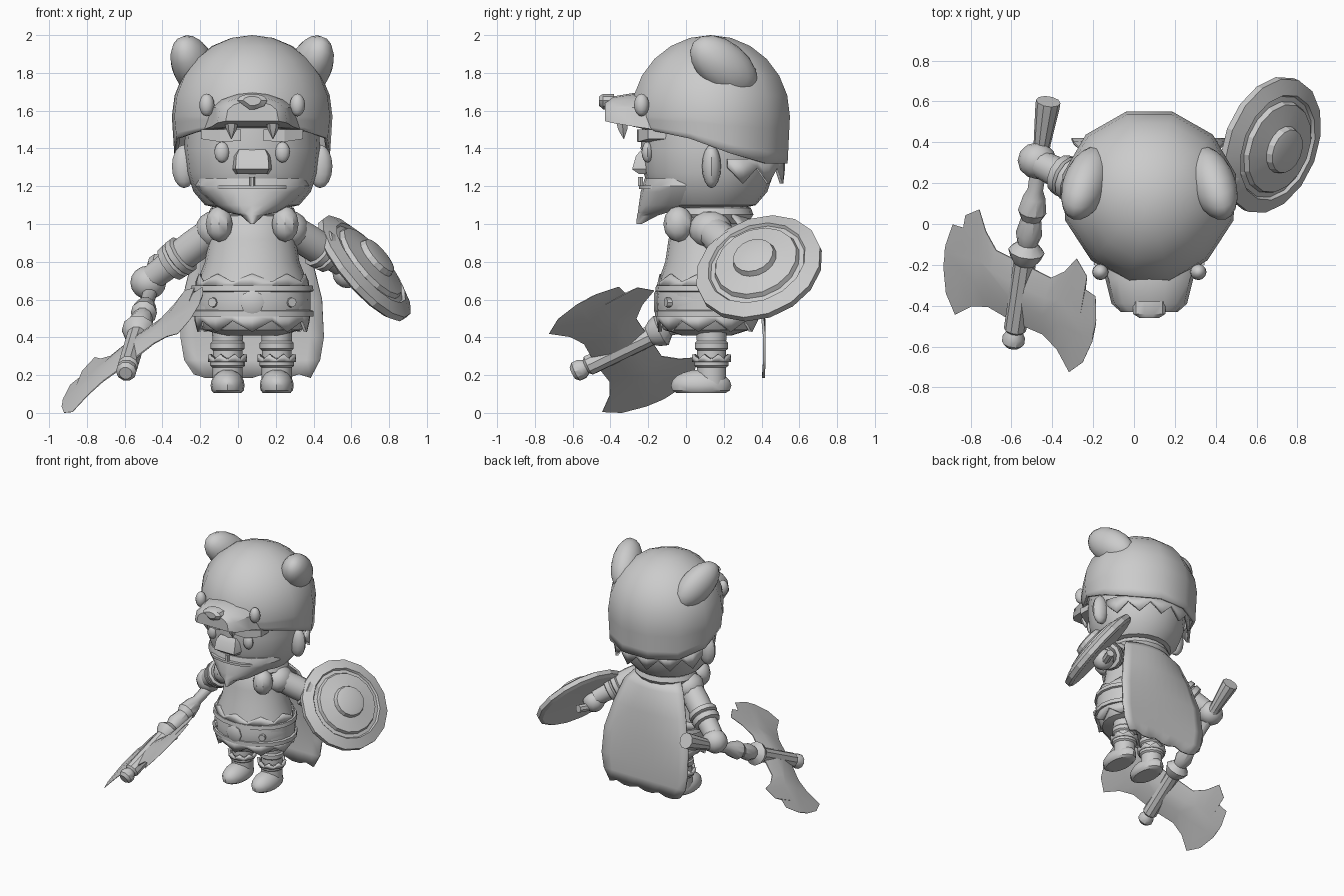
import bpy, bmesh
from math import sin, cos, pi, radians
from mathutils import Vector, Matrix

if "Cube" in bpy.data.objects:
    bpy.data.objects.remove(bpy.data.objects["Cube"])

grey = bpy.data.materials.new("plain_grey")
grey.use_nodes = True
grey.diffuse_color = (0.6, 0.6, 0.6, 1)
grey.node_tree.nodes["Principled BSDF"].inputs["Base Color"].default_value = (0.6, 0.6, 0.6, 1)

CX, CY = 0.075, 0.12          # body centre line
FRONT, BACK = -pi / 2, pi / 2


def finish(name, verts, faces, matrix=None, thick=0, smooth=35):
    me = bpy.data.meshes.new(name)
    me.from_pydata([tuple(v) for v in verts], [], faces)
    if matrix:
        me.transform(matrix)
    bm = bmesh.new()
    bm.from_mesh(me)
    bmesh.ops.remove_doubles(bm, verts=bm.verts, dist=0.0005)
    bmesh.ops.recalc_face_normals(bm, faces=bm.faces)
    bm.to_mesh(me)
    bm.free()
    me.materials.append(grey)
    me.shade_smooth()
    me.set_sharp_from_angle(angle=radians(smooth))
    ob = bpy.data.objects.new(name, me)
    bpy.context.collection.objects.link(ob)
    if thick:
        mod = ob.modifiers.new("Thickness", "SOLIDIFY")
        mod.thickness, mod.offset = thick, 0
    return ob


def aim(origin, axis=(0, 0, 1)):
    q = Vector(axis).to_track_quat('Z', 'Y') if tuple(axis) != (0, 0, 1) else Matrix.Identity(3).to_quaternion()
    return Matrix.Translation(origin) @ q.to_matrix().to_4x4()


def grid(name, rows, closed=True, caps=True, **kw):
    """Skin rows of equal length; closed rows may be capped."""
    n = len(rows[0])
    faces = []
    for j in range(len(rows) - 1):
        for i in range(n if closed else n - 1):
            k = (i + 1) % n
            faces.append((j * n + i, j * n + k, (j + 1) * n + k, (j + 1) * n + i))
    if closed and caps:
        faces += [tuple(range(n)), tuple(range((len(rows) - 1) * n, len(rows) * n))]
    return finish(name, [v for r in rows for v in r], faces, **kw)


def lathe(name, profile, origin, axis=(0, 0, 1), segs=14, sx=1, sy=1, **kw):
    rows = [[(r * sx * cos(2 * pi * i / segs), r * sy * sin(2 * pi * i / segs), h)
             for i in range(segs)] for r, h in profile]
    return grid(name, rows, matrix=aim(origin, axis), **kw)


def rod(name, a, b, profile, segs=12):
    """Turned shape between two points; heights are fractions of the length."""
    d = Vector(b) - Vector(a)
    return lathe(name, [(r, t * d.length) for r, t in profile], a, d, segs)


def blob(name, centre, radii, matrix=None, segs=16, floor=None):
    bm = bmesh.new()
    bmesh.ops.create_uvsphere(bm, u_segments=segs, v_segments=segs * 2 // 3, radius=1)
    verts = [Vector((v.co.x * radii[0], v.co.y * radii[1], v.co.z * radii[2])) for v in bm.verts]
    faces = [[v.index for v in f.verts] for f in bm.faces]
    bm.free()
    if floor is not None:
        for v in verts:
            v.z = max(v.z, floor)
    return finish(name, verts, faces, Matrix.Translation(centre) @ (matrix or Matrix.Identity(4)))


def zigzag(name, centre, rx, ry, depth, n, arc=2 * pi, mid=FRONT, flare=1.0):
    """Toothed strip around an ellipse; teeth hang down for positive depth."""
    top, low = [], []
    for i in range(2 * n + 1):
        a = mid - arc / 2 + arc * i / (2 * n)
        f = flare if i % 2 else 1
        top.append((rx * cos(a), ry * sin(a), 0))
        low.append((rx * f * cos(a), ry * f * sin(a), -depth * (1 if i % 2 else 0.35)))
    return grid(name, [top, low], closed=False, matrix=aim(centre), thick=0.02, smooth=20)


# ---- Hood: faceted dome with a brim that dips towards the back, plus snout
rows = []
for j in range(11):
    row = []
    for i in range(12):
        a = 2 * pi * (i + 0.5) / 12
        back = sin(a)
        brim = 1.43 + 0.09 * max(-back, 0) - 0.11 * min(max(back * 2, 0), 1)
        t = j / 10
        if t <= 0.6:
            p = t / 0.6 * pi / 2
            r, z = sin(p), 1.57 + 0.42 * cos(p)
        else:
            s = (t - 0.6) / 0.4
            r, z = 1 - 0.03 * s, 1.57 + (brim - 1.57) * s
        narrow = 1 - 0.12 * max(-back, 0)
        row.append((CX + 0.43 * r * cos(a) * narrow, 0.13 + 0.425 * r * back, z))
    rows.append(row)
grid("hood", rows, caps=False, thick=0.02, smooth=40)

rows = []
for y, hw, low, high in ((-0.1, 0.29, 1.49, 1.68), (-0.27, 0.215, 1.515, 1.695),
                         (-0.39, 0.185, 1.535, 1.675), (-0.43, 0.14, 1.545, 1.65)):
    rows.append([(CX + hw * cos(pi * k / 8), y, low + (high - low) * sin(pi * k / 8) ** 0.6)
                 for k in range(9)])
grid("hood_snout", rows)
grid("hood_nose", [[(CX + hw * f * cos(2 * pi * k / 10), y, 1.655 + h * f * sin(2 * pi * k / 10))
                    for k in range(10) for hw, h in [(0.08 if k < 6 or k == 9 else 0.05, 0.035 if k < 6 else 0.05)]]
                   for y, f in ((-0.38, 1), (-0.44, 1), (-0.46, 0.6))])
zigzag("hood_back_fringe", (CX, 0.13, 1.345), 0.38, 0.385, 0.13, 6, arc=pi * 0.85, mid=BACK)

for s, side in ((1, "left"), (-1, "right")):
    blob(side + "_hood_eye", (CX + s * 0.24, -0.235, 1.63), (0.04, 0.04, 0.06), segs=12)
    lathe(side + "_hood_fang", [(0.04, 0), (0.028, 0.06), (0.002, 0.11)],
          (CX + s * 0.11, -0.34, 1.56), (0, 0.1, -1), 6)
    # Hood ears: long axis runs back, down and inwards
    long = Vector((-s * 0.3, 0.75, -0.6)).normalized()
    flat = Vector((s, 0.1, 0)).cross(long).normalized()
    m = Matrix((long, flat, long.cross(flat))).transposed().to_4x4()
    blob(side + "_hood_ear", (CX + s * 0.31, 0.2, 1.835), (0.215, 0.13, 0.11), m)

    # Face details
    blob(side + "_ear", (CX + s * 0.36, 0.135, 1.305), (0.065, 0.05, 0.115), segs=12)
    blob(side + "_eye", (CX + s * 0.16, -0.205, 1.38), (0.04, 0.03, 0.055), segs=12)
    grid(side + "_eyebrow", [[(CX + s * x, y, z) for y, z in
         ((back, z0), (front, z0), (front, z1), (back, z1))]
         for x, front, back, z0, z1 in ((0.06, -0.26, -0.15, 1.44, 1.5),
                                        (0.17, -0.255, -0.13, 1.435, 1.5),
                                        (0.27, -0.2, -0.06, 1.45, 1.5))], smooth=20)

    # Legs, wraps and boots
    x = CX + s * 0.13
    lathe(side + "_leg", [(0.08, 0.15), (0.08, 0.24), (0.092, 0.25), (0.092, 0.28), (0.078, 0.29),
          (0.078, 0.33), (0.09, 0.34), (0.09, 0.37), (0.08, 0.38), (0.085, 0.48)], (x, 0.135, 0))
    zigzag(side + "_boot_fringe", (x, 0.135, 0.27), 0.093, 0.093, -0.04, 8, flare=1.08)
    blob(side + "_boot", (x, 0.08, 0.145), (0.09, 0.16, 0.085), floor=-0.04)

    # Fur paws hanging over the chest
    blob(side + "_hood_paw", (CX + s * 0.175, -0.04, 1.0), (0.075, 0.08, 0.095), segs=10)
    blob(side + "_shoulder", (CX + s * 0.2, 0.13, 0.97), (0.1, 0.115, 0.1), segs=12)

# ---- Head, nose, beard
lathe("head", [(0.14, 1.075), (0.25, 1.1), (0.31, 1.17), (0.345, 1.27), (0.36, 1.4), (0.35, 1.55)],
      (CX, CY, 0), segs=20)
grid("nose", [[(CX + sx * w, y, z) for sx, y in ((-1, -0.18), (-0.8, f), (0.8, f), (1, -0.18))]
     for w, f, z in ((0.095, -0.25, 1.265), (0.11, -0.285, 1.29), (0.105, -0.265, 1.36),
                     (0.085, -0.235, 1.395))])
rows = []
for z, hw, front, side in ((1.24, 0.29, -0.22, 0.0), (1.2, 0.3, -0.23, 0.0), (1.17, 0.28, -0.24, 0.0),
                           (1.1, 0.2, -0.25, -0.03), (1.06, 0.13, -0.255, -0.1), (1.045, 0.06, -0.26, -0.15),
                           (1.0, 0.01, -0.262, -0.235)):
    rows.append([(CX + hw * cos(pi * k / 10), side + (front - side) * sin(pi * k / 10), z)
                 for k in range(11)])
grid("beard", rows)
lathe("lower_lip", [(0.19, 0), (0.19, 0.018)], (CX, -0.17, 1.185), sy=0.43)
lathe("tooth", [(0.015, 0), (0.015, 0.05)], (CX, -0.24, 1.2), segs=6)

# ---- Torso, neck roll, belt and skirt
lathe("torso", [(0.14, 1.1), (0.2, 1.03), (0.23, 0.92), (0.25, 0.8), (0.29, 0.7), (0.31, 0.6),
      (0.3, 0.5), (0.26, 0.44), (0.15, 0.41)], (CX, 0.11, 0), segs=20, sy=0.88)
lathe("neck_roll", [(0.16, 1.11), (0.22, 1.085), (0.235, 1.05), (0.2, 1.0)], (CX, 0.15, 0),
      segs=16, sy=0.88)
lathe("belt", [(0.29, 0.51), (0.325, 0.51), (0.325, 0.54), (0.31, 0.545), (0.31, 0.64),
      (0.325, 0.645), (0.32, 0.675), (0.28, 0.675)], (CX, 0.11, 0), segs=20, sy=0.84)
zigzag("belt_upper_fringe", (CX, 0.11, 0.67), 0.295, 0.255, -0.065, 9, flare=0.94)
zigzag("skirt_fringe", (CX, 0.11, 0.52), 0.3, 0.26, 0.09, 9, flare=0.95)
lathe("belt_medallion", [(0.065, 0), (0.065, 0.025), (0.045, 0.035)], (CX, -0.135, 0.585), (0, -1, 0), 8)
for s, side in ((1, "left"), (-1, "right")):
    lathe(side + "_belt_stud", [(0.028, 0), (0.025, 0.03)], (CX + s * 0.2, -0.08, 0.585), (s * 0.4, -0.9, 0), 8)

# ---- Cape
rows = []
for z, hw, y in ((1.06, 0.19, 0.31), (0.98, 0.26, 0.36), (0.8, 0.32, 0.39), (0.6, 0.37, 0.41),
                 (0.4, 0.38, 0.415), (0.28, 0.36, 0.415), (0.185, 0.31, 0.41)):
    rows.append([(CX + hw * k / 5, y - 0.07 * abs(k / 5) ** 2 * max(z - 0.5, 0) * 2,
                  z + (0.02 if z < 0.25 and k % 3 == 1 else 0)) for k in range(-5, 6)])
grid("cape", rows, closed=False, thick=0.014)

# ---- Arms
cuffed = [(0.085, 0), (0.09, 0.3), (0.088, 0.48), (0.108, 0.5), (0.108, 0.58), (0.09, 0.6),
          (0.105, 0.63), (0.1, 0.72), (0.075, 0.74), (0.07, 1)]
rod("right_arm", (-0.13, 0.13, 0.96), (-0.45, 0.29, 0.72), cuffed)
blob("right_hand", (-0.475, 0.31, 0.69), (0.095, 0.09, 0.09), segs=12)
rod("left_arm", (0.28, 0.13, 0.97), (0.57, 0.33, 0.78), cuffed)
blob("left_hand", (0.58, 0.34, 0.74), (0.08, 0.08, 0.08), segs=12)

# ---- Round shield with stepped rings and a boss
lathe("shield", [(0.05, -0.03), (0.32, -0.04), (0.345, -0.025), (0.345, 0.01), (0.27, 0.04),
      (0.26, 0.025), (0.235, 0.03), (0.225, 0.055), (0.12, 0.075), (0.11, 0.105), (0.075, 0.115)],
      (0.675, 0.385, 0.77), (0.73, -0.28, 0.62), 16, smooth=20)
lathe("shield_grip", [(0.03, -0.08), (0.03, 0.08)], (0.6, 0.4, 0.71), (0.3, 0.9, 0.1), 8)

# ---- Double axe: shaft, then mirrored blades in the shaft's own frame
butt, tip = Vector((-0.42, 0.6, 0.79)), Vector((-0.595, -0.6, 0.21))
rod("axe_shaft", butt, tip, [(0.06, 0), (0.06, 0.02), (0.042, 0.17), (0.038, 0.36), (0.055, 0.39),
    (0.07, 0.45), (0.05, 0.48), (0.065, 0.54), (0.05, 0.58), (0.09, 0.61), (0.075, 0.64), (0.055, 0.66),
    (0.055, 0.93), (0.04, 0.94), (0.055, 0.96), (0.055, 0.985), (0.035, 1)], 10)
along = (butt - tip).normalized()
across = Vector((0.745, -0.374, 0.553))
across = (across - along * across.dot(along)).normalized()
frame = Matrix((across, along, across.cross(along))).transposed().to_4x4()
outline = [(0, 0.15), (0.18, 0.15), (0.26, 0.22), (0.32, 0.315), (0.4, 0.25), (0.4, 0.18), (0.47, 0.17),
           (0.495, 0.05), (0.49, -0.07), (0.45, -0.2), (0.375, -0.285), (0.28, -0.2), (0.18, -0.16), (0, -0.17)]
for s, side in ((1, "inner"), (-1, "outer")):
    # Lens section: thick along the middle, thin at the rim
    rows = [[(s * u, v * wide, w * (0.53 - u) * 2) for u, v in outline]
            for wide, w in ((0.3, 0.035), (1, 0.004), (1, -0.004), (0.3, -0.035))]
    grid(side + "_axe_blade", rows, matrix=Matrix.Translation((-0.56, -0.33, 0.335)) @ frame, smooth=20)
